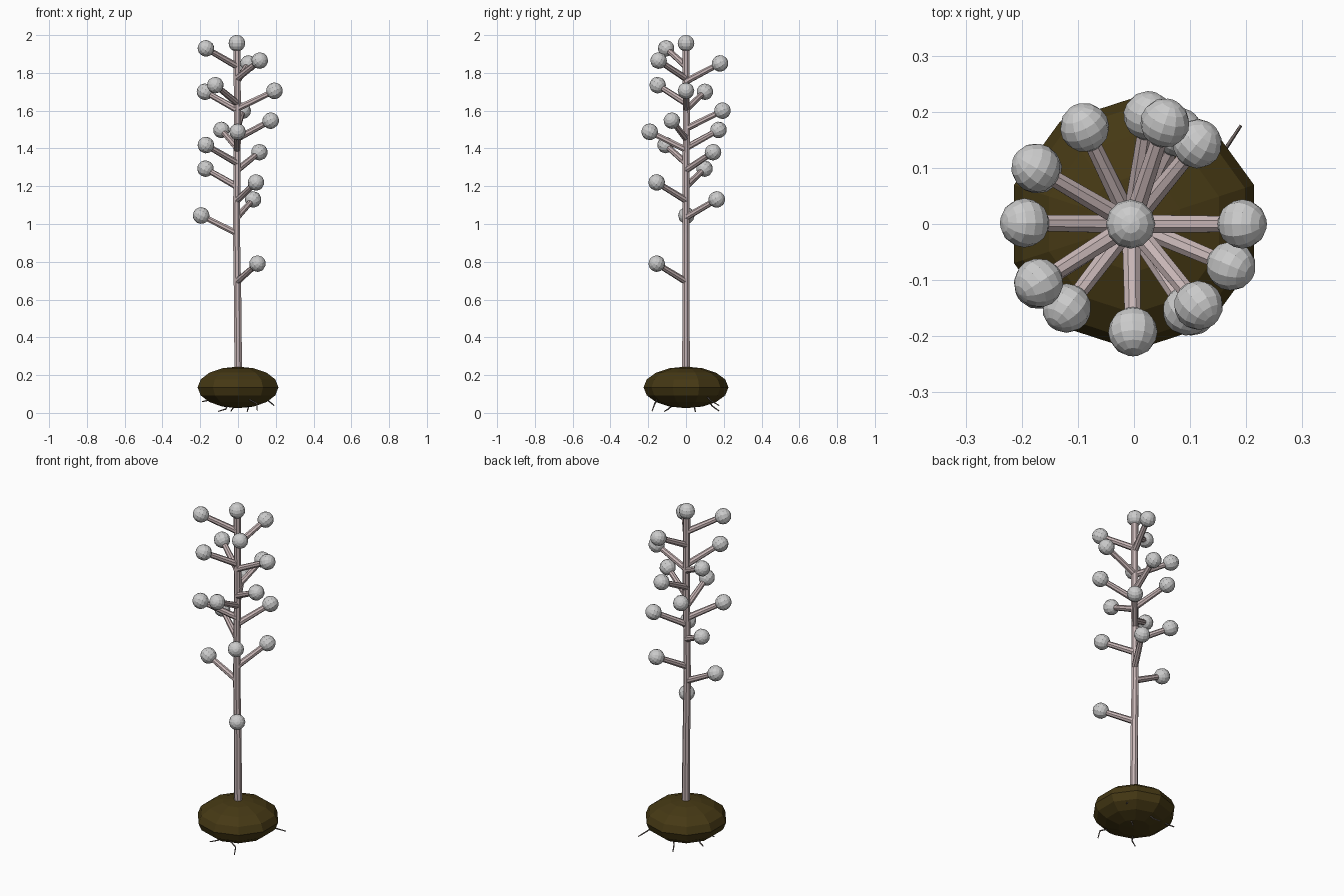
import bpy, bmesh, math
from mathutils import Vector, Matrix

if "Cube" in bpy.data.objects:
    bpy.data.objects.remove(bpy.data.objects["Cube"])


def material(name, rgb):
    m = bpy.data.materials.new(name)
    m.diffuse_color = (*rgb, 1)
    m.use_nodes = True
    m.node_tree.nodes["Principled BSDF"].inputs["Base Color"].default_value = m.diffuse_color
    return m


bark = material("bark", (0.58, 0.47, 0.47))
soil = material("soil", (0.06, 0.04, 0.007))
root_mat = material("root", (0.16, 0.13, 0.12))


def finish(bm, name, mat=None):
    bmesh.ops.recalc_face_normals(bm, faces=bm.faces)
    me = bpy.data.meshes.new(name)
    bm.to_mesh(me)
    bm.free()
    ob = bpy.data.objects.new(name, me)
    bpy.context.collection.objects.link(ob)
    if mat:
        me.materials.append(mat)
    return ob


def tube(name, path, radii, mat, sides=8):
    """Faceted tapered tube along a path, capped at both ends."""
    bm = bmesh.new()
    pts = [Vector(p) for p in path]
    rot = (pts[-1] - pts[0]).to_track_quat('Z', 'Y')
    rings = []
    for p, r in zip(pts, radii):
        ring = []
        for i in range(sides):
            a = math.tau * (i + 0.5) / sides
            ring.append(bm.verts.new(p + rot @ Vector((r * math.cos(a), r * math.sin(a), 0))))
        rings.append(ring)
    for lo, hi in zip(rings, rings[1:]):
        for i in range(sides):
            j = (i + 1) % sides
            bm.faces.new((lo[i], lo[j], hi[j], hi[i]))
    bm.faces.new(rings[0][::-1])
    bm.faces.new(rings[-1])
    return finish(bm, name, mat)


def ball(name, center, direction, radius=0.044):
    """Low-poly bud with its pole along the branch."""
    bm = bmesh.new()
    rot = Vector(direction).to_track_quat('Z', 'Y').to_matrix().to_4x4()
    bmesh.ops.create_uvsphere(bm, u_segments=12, v_segments=8, radius=radius,
                              matrix=Matrix.Translation(center) @ rot)
    return finish(bm, name)


# soil mound
bm = bmesh.new()
bmesh.ops.create_uvsphere(bm, u_segments=10, v_segments=8, radius=1,
                          matrix=Matrix.Translation((0, 0, 0.135)) @ Matrix.Diagonal((0.225, 0.225, 0.11, 1)))
finish(bm, "soil_mound", soil)

# trunk
trunk_path = [(0.002, 0, 0.15), (-0.002, 0, 0.6), (-0.008, 0, 0.95), (-0.006, 0, 1.25),
              (-0.003, 0.002, 1.5), (-0.005, 0, 1.95)]
tube("trunk", trunk_path, [0.022, 0.021, 0.02, 0.02, 0.02, 0.02], bark)
ball("top_bud", Vector((-0.006, 0, 1.957)), (0, 0, 1))

# branches, each ending in a bud
buds = [(-0.17, -0.105, 1.93), (0.115, -0.145, 1.865), (0.055, 0.18, 1.85),
        (-0.12, -0.15, 1.735), (-0.175, 0.1, 1.7), (0.193, 0, 1.705),
        (0.025, 0.193, 1.6), (0.173, -0.075, 1.547), (-0.088, 0.172, 1.498),
        (-0.002, -0.192, 1.488), (-0.17, -0.108, 1.418), (0.113, 0.143, 1.38),
        (-0.172, 0.098, 1.293), (0.095, -0.155, 1.22), (0.08, 0.163, 1.13),
        (-0.195, 0.002, 1.045), (0.103, -0.155, 0.79)]
for i, tip in enumerate(buds, 1):
    tip = Vector(tip)
    base = Vector((-0.005, 0, tip.z - 0.095))
    tube(f"branch_{i}", [base, tip], [0.018, 0.015], bark)
    ball(f"bud_{i}", tip, tip - base)

# thin roots poking out of the mound
roots = [[(0.04, -0.15, 0.08), (0.1, -0.165, 0.05), (0.102, -0.18, 0.01)],
         [(-0.05, -0.06, 0.05), (-0.065, -0.095, 0.02), (-0.105, -0.115, 0.008)],
         [(0.14, 0.11, 0.09), (0.16, 0.13, 0.065), (0.19, 0.175, 0.04)],
         [(-0.13, 0.08, 0.08), (-0.165, 0.1, 0.065), (-0.19, 0.11, 0.06)],
         [(0.06, 0.04, 0.06), (0.055, 0.045, 0.03), (0.048, 0.05, 0.006)],
         [(0.0, 0.12, 0.06), (-0.02, 0.14, 0.035), (-0.037, 0.175, 0.01)]]
for i, path in enumerate(roots, 1):
    tube(f"root_{i}", path, [0.004, 0.004, 0.003], root_mat, sides=5)
